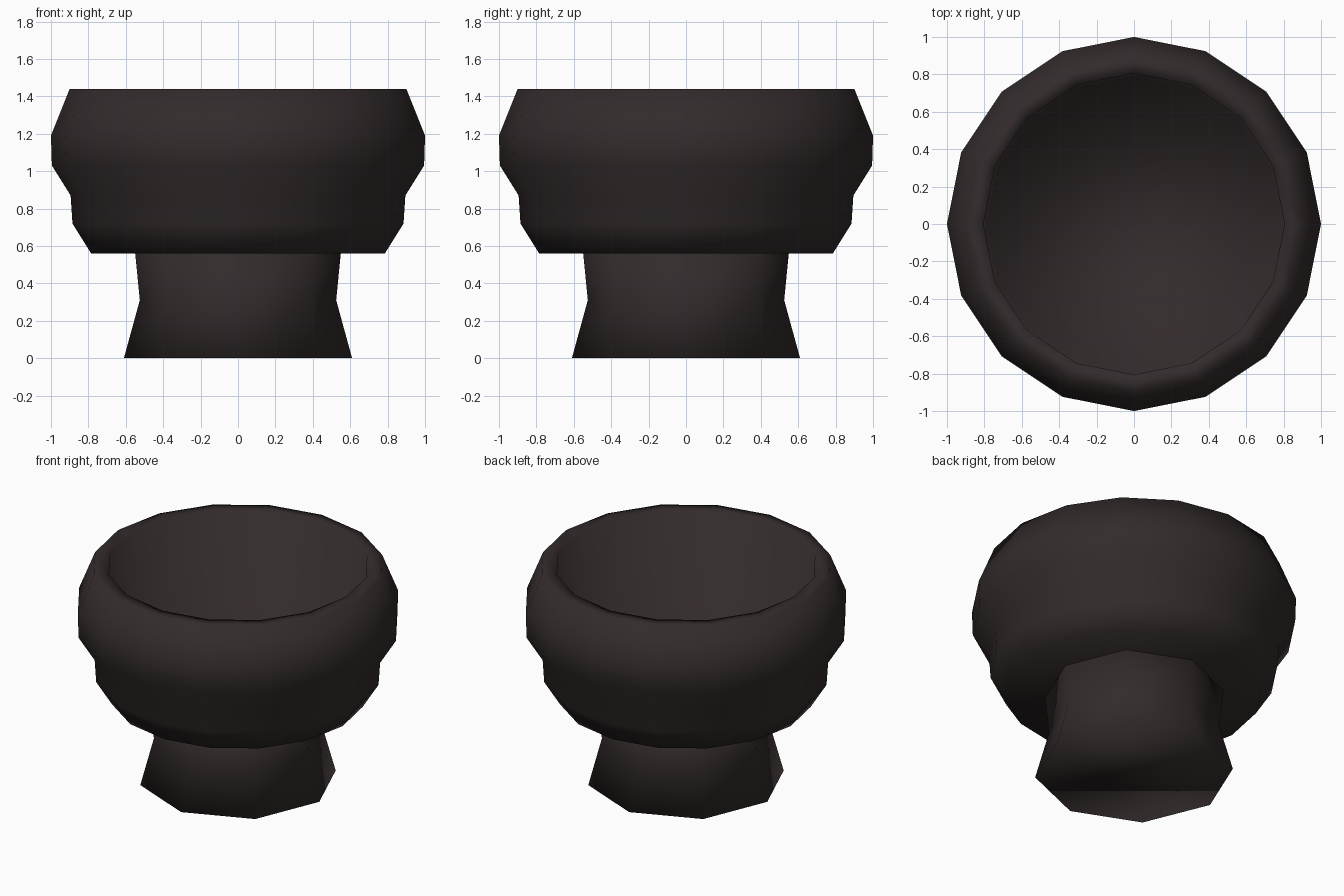
import bpy, bmesh, math

if "Cube" in bpy.data.objects:
    bpy.data.objects.remove(bpy.data.objects["Cube"])

stone = bpy.data.materials.new("dark brown stone")
stone.diffuse_color = (0.033, 0.024, 0.024, 1)
stone.use_nodes = True
stone.node_tree.nodes["Principled BSDF"].inputs["Base Color"].default_value = stone.diffuse_color


def lathe(name, profile, sides):
    """Stack of regular rings (radius, z), capped at both ends, smooth shaded."""
    bm = bmesh.new()
    rings = []
    for r, z in profile:
        rings.append([bm.verts.new((r * math.cos(2 * math.pi * i / sides),
                                    r * math.sin(2 * math.pi * i / sides), z))
                      for i in range(sides)])
    for a, b in zip(rings, rings[1:]):
        for i in range(sides):
            j = (i + 1) % sides
            bm.faces.new((a[i], a[j], b[j], b[i]))
    bm.faces.new(rings[0][::-1])
    bm.faces.new(rings[-1])
    bmesh.ops.recalc_face_normals(bm, faces=bm.faces)
    for f in bm.faces:
        f.smooth = True
    me = bpy.data.meshes.new(name)
    bm.to_mesh(me)
    bm.free()
    me.materials.append(stone)
    ob = bpy.data.objects.new(name, me)
    bpy.context.collection.objects.link(ob)
    return ob


# Eight-sided waisted foot
lathe("pedestal", [(0.61, 0), (0.525, 0.31), (0.55, 0.565)], 8)

# Sixteen-sided bowl: underside, bulging outer wall, rim, deep hollow inside
lathe("bowl", [(0.785, 0.56), (0.885, 0.72), (0.895, 0.87), (0.995, 1.03),
               (1.0, 1.19), (0.9, 1.44), (0.805, 1.44), (0.785, 0.57)], 16)
